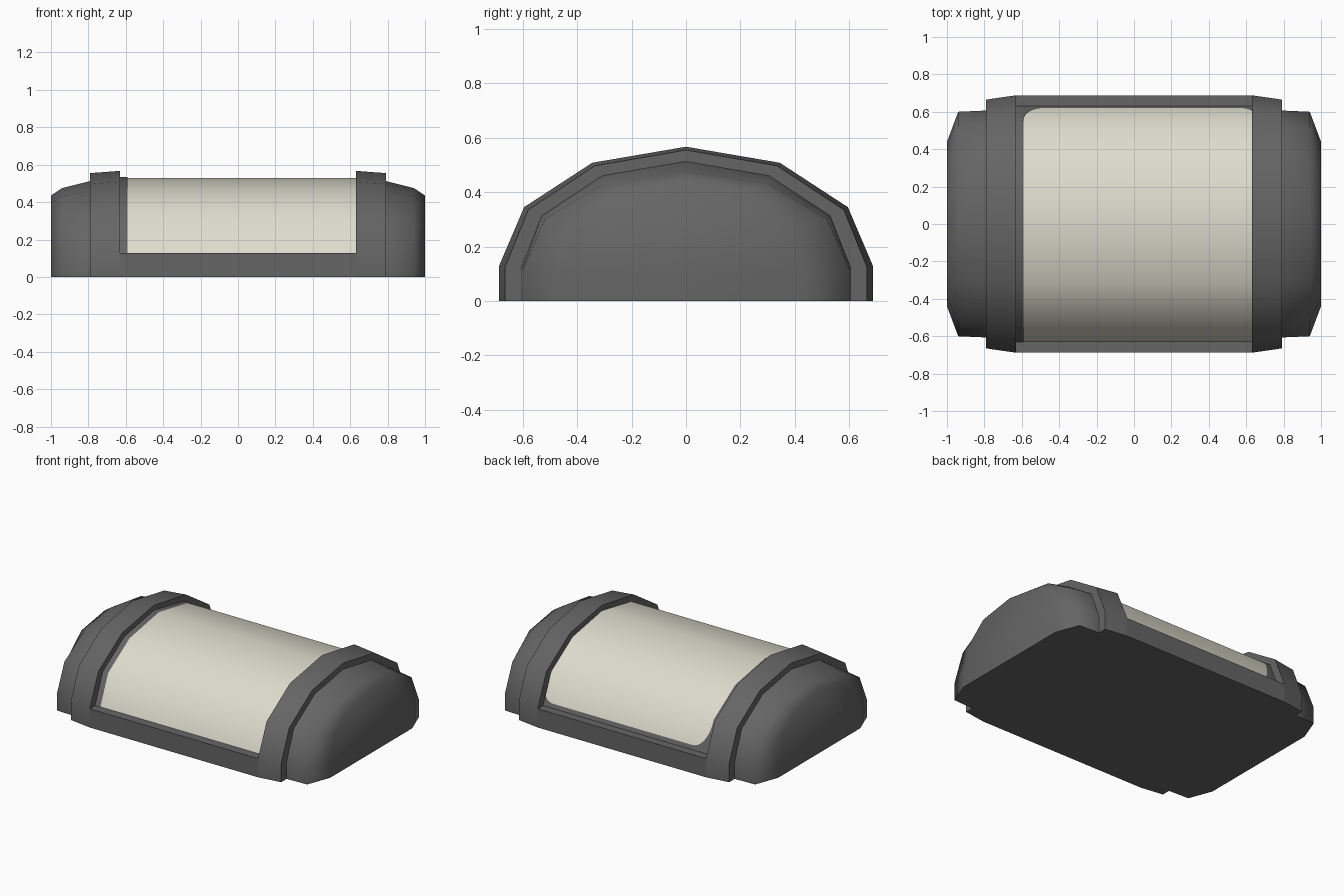
import bpy, bmesh, math
from mathutils import Vector

if "Cube" in bpy.data.objects:
    bpy.data.objects.remove(bpy.data.objects["Cube"])


def material(name, rgb):
    m = bpy.data.materials.new(name)
    m.diffuse_color = (*rgb, 1)
    m.use_nodes = True
    m.node_tree.nodes["Principled BSDF"].inputs["Base Color"].default_value = m.diffuse_color
    return m


dark = material("dark_grey", (0.13, 0.13, 0.13))
cream = material("warm_cream", (0.73, 0.715, 0.61))


def finish(name, bm, mat, angle):
    mesh = bpy.data.meshes.new(name)
    bm.to_mesh(mesh)
    bm.free()
    mesh.materials.append(mat)
    for p in mesh.polygons:
        p.use_smooth = True
    mesh.set_sharp_from_angle(angle=math.radians(angle))
    ob = bpy.data.objects.new(name, mesh)
    bpy.context.collection.objects.link(ob)
    return ob


def arch(half):
    """Mirror a half profile (foot to apex) into a full arch."""
    return half + [(-y, z) for y, z in reversed(half[:-1])]


def loft(name, sections, mat, angle=35, solid=True):
    """Skin a row of (x, profile) sections."""
    bm = bmesh.new()
    rows = [[bm.verts.new((x, y, z)) for y, z in prof] for x, prof in sections]
    n = len(rows[0])
    for a, b in zip(rows, rows[1:]):
        for i in range(n if solid else n - 1):
            j = (i + 1) % n
            bm.faces.new((a[i], a[j], b[j], b[i]))
    if solid:
        bm.faces.new(rows[0])
        bm.faces.new(rows[-1])
        bmesh.ops.recalc_face_normals(bm, faces=bm.faces)
    else:
        bm.normal_update()
        if sum(f.normal.z for f in bm.faces) < 0:
            bmesh.ops.reverse_faces(bm, faces=bm.faces)
    return finish(name, bm, mat, angle)


# Arch profiles: wide and narrow edge of the bands, three steps of the end caps
band_in = arch([(.688, 0), (.688, .127), (.595, .345), (.345, .508), (0, .567)])
band_out = arch([(.665, 0), (.665, .125), (.58, .335), (.335, .497), (0, .555)])
cap_a = arch([(.607, 0), (.607, .12), (.53, .315), (.305, .463), (0, .515)])
cap_b = arch([(.60, 0), (.60, .115), (.52, .30), (.30, .432), (0, .475)])
cap_c = arch([(.44, 0), (.44, .105), (.395, .27), (.25, .395), (0, .435)])
shell = [(.628, .125), (.545, .325), (.315, .473), (0, .53)]

# Bands and rounded end caps on both sides
for s, side in ((1, "right"), (-1, "left")):
    loft(side + "_band", [(s * .632, band_in), (s * .79, band_out)], dark)
    loft(side + "_end_cap", [(s * .78, cap_a), (s * .94, cap_b), (s, cap_c)], dark, 75)

# Base tray with the side rails
tray = [(-.688, 0), (.688, 0), (.688, .127), (-.688, .127)]
loft("base_tray", [(-.632, tray), (.632, tray)], dark)

# Curved cream cover
loft("curved_cover", [(-.635, arch(shell)), (.635, arch(shell))], cream, 60, False)

# Thin dark edging over the cover: left end and lower back edge
lift = [(y + .003, z + .002) for y, z in shell[:-1]] + [(0, .533)]
loft("left_edging", [(-.635, arch(lift)), (-.592, arch(lift))], dark, 60, False)


def on_back(x, t):
    a, b = lift[0], lift[1]
    return Vector((x, a[0] + (b[0] - a[0]) * t, a[1] + (b[1] - a[1]) * t))


low = [tuple(on_back(0, t))[1:] for t in (0, .13)]
loft("back_edging", [(-.6, low), (.635, low)], dark, 60, False)

# Rounded fillets where the edging meets at the back corners
for name, x0, w, h in (("left_fillet", -.592, .11, .8), ("right_fillet", .635, -.07, .3)):
    bm = bmesh.new()
    arc = [(x0 + w * (1 - math.sin(a)), .13 + h * (1 - math.cos(a)))
           for a in (i * math.pi / 16 for i in range(9))]
    corner = bm.verts.new(on_back(x0, .13))
    pts = [bm.verts.new(on_back(x, t)) for x, t in arc]
    for p, q in zip(pts, pts[1:]):
        bm.faces.new((corner, p, q))
    bm.normal_update()
    for f in bm.faces:
        if f.normal.y < 0:
            f.normal_flip()
    finish(name, bm, dark, 60)
